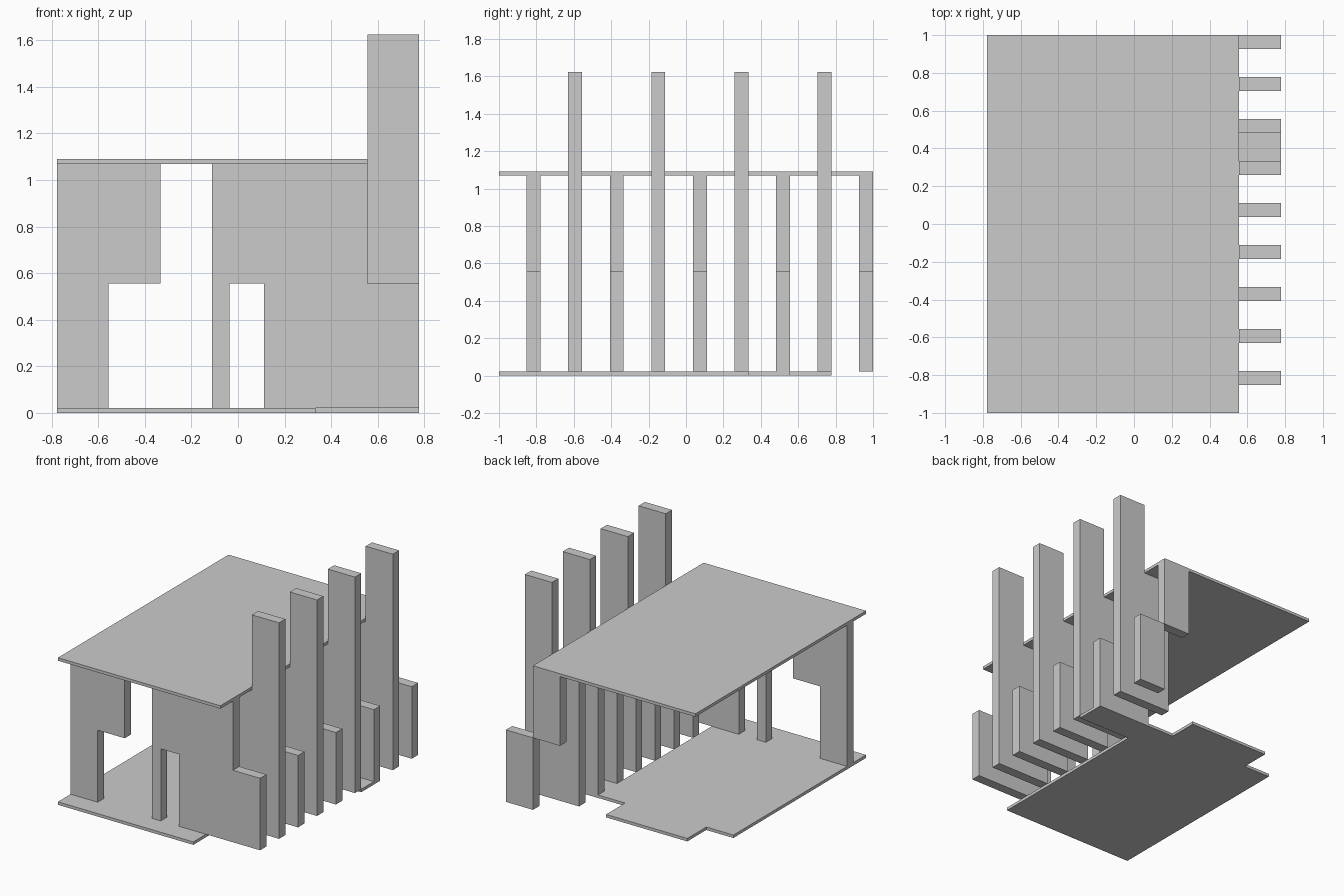
import bpy, bmesh

if "Cube" in bpy.data.objects:
    bpy.data.objects.remove(bpy.data.objects["Cube"])

U = 2 / 27                      # planning module
Z0, ZM, ZR, ZT = 0.022, 0.556, 1.069, 1.624   # floor top, fin step, roof underside, tower top
T = 0.022                       # slab thickness


def prism(name, pts, base, extrude):
    """Extrude a closed 3D outline along a vector."""
    bm = bmesh.new()
    face = bm.faces.new([bm.verts.new((x + base[0], y + base[1], z + base[2])) for x, y, z in pts])
    geo = bmesh.ops.extrude_face_region(bm, geom=[face])
    moved = [v for v in geo["geom"] if isinstance(v, bmesh.types.BMVert)]
    bmesh.ops.translate(bm, verts=moved, vec=extrude)
    bmesh.ops.recalc_face_normals(bm, faces=bm.faces)
    mesh = bpy.data.meshes.new(name)
    bm.to_mesh(mesh)
    bm.free()
    obj = bpy.data.objects.new(name, mesh)
    bpy.context.collection.objects.link(obj)
    return obj


def slab(name, outline, z):
    """Horizontal plate; outline in modules."""
    return prism(name, [(x * U, y * U, 0) for x, y in outline], (0, 0, z), (0, 0, T))


def fin(name, profile, y):
    """Upright plate one module thick; profile x in modules, z in units."""
    return prism(name, [(x * U, 0, z) for x, z in profile], (0, y * U, 0), (0, U, 0))


# Floor and roof plates
slab("floor", [(-10.5, -13.5), (4.5, -13.5), (4.5, 4.5), (10.5, 4.5), (10.5, 7.5), (1.5, 7.5),
               (1.5, 10.5), (-7.5, 10.5), (-7.5, 7.5), (-10.5, 7.5)], 0)
slab("roof", [(-10.5, -13.5), (7.5, -13.5), (7.5, 13.5), (-10.5, 13.5)], ZR)

# Front wall: stepped left panel and right panel with a door opening
fin("front_wall_left", [(-10.5, Z0), (-7.5, Z0), (-7.5, ZM), (-4.5, ZM), (-4.5, ZR), (-10.5, ZR)], -11.5)
fin("front_wall_right", [(-1.5, Z0), (-0.5, Z0), (-0.5, ZM), (1.5, ZM), (1.5, Z0), (10.5, Z0),
                         (10.5, ZM), (7.5, ZM), (7.5, ZR), (-1.5, ZR)], -11.5)

# Side fins, alternating tall and low
tall = [(4.5, Z0), (10.5, Z0), (10.5, ZT), (7.5, ZT), (7.5, ZR), (4.5, ZR)]
low = [(4.5, Z0), (10.5, Z0), (10.5, ZM), (7.5, ZM), (7.5, ZR), (4.5, ZR)]
for i in range(1, 8):
    fin(f"{'tall' if i % 2 else 'low'}_fin_{i}", tall if i % 2 else low, -11.5 + 3 * i)

# Back fin: two blocks meeting at an edge
fin("back_fin_upper", [(4.5, ZM), (7.5, ZM), (7.5, ZR), (4.5, ZR)], 12.5)
fin("back_fin_lower", [(7.5, Z0), (10.5, Z0), (10.5, ZM), (7.5, ZM)], 12.5)
